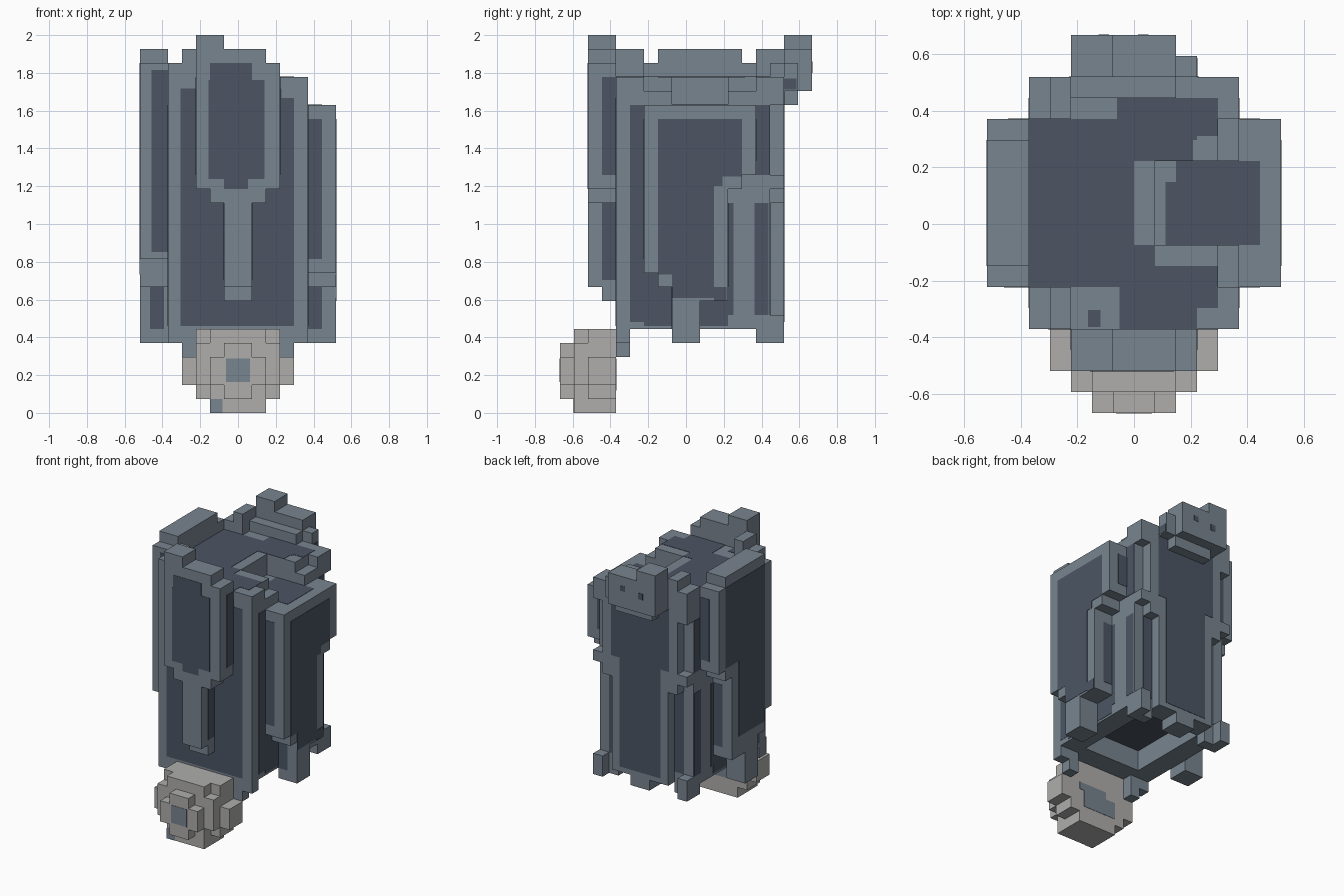
import bpy, bmesh

if "Cube" in bpy.data.objects:
    bpy.data.objects.remove(bpy.data.objects["Cube"])

U = 2 / 27      # one block
T = 0.03        # thickness of a painted plate, in blocks


def material(name, rgb):
    m = bpy.data.materials.new(name)
    m.use_nodes = True
    m.diffuse_color = (*rgb, 1)
    bsdf = next(n for n in m.node_tree.nodes if n.type == 'BSDF_PRINCIPLED')
    bsdf.inputs["Base Color"].default_value = (*rgb, 1)
    bsdf.inputs["Roughness"].default_value = 0.8
    return m


LIGHT = material("light slate", (0.190, 0.234, 0.276))
DARK = material("dark slate", (0.072, 0.091, 0.126))
GREY = material("neutral grey", (0.425, 0.420, 0.415))


def part(name, mat, boxes):
    """One object from boxes given as (x0, x1, y0, y1, z0, z1) in blocks."""
    bm = bmesh.new()
    for x0, x1, y0, y1, z0, z1 in boxes:
        vs = bmesh.ops.create_cube(bm, size=1)["verts"]
        for v in vs:
            v.co.x = U * (x1 if v.co.x > 0 else x0)
            v.co.y = U * (y1 if v.co.y > 0 else y0)
            v.co.z = U * (z1 if v.co.z > 0 else z0)
    me = bpy.data.meshes.new(name)
    bm.to_mesh(me)
    bm.free()
    me.materials.append(mat)
    ob = bpy.data.objects.new(name, me)
    bpy.context.scene.collection.objects.link(ob)
    return ob


def flip(boxes):
    return [(-b[1], -b[0], *b[2:]) for b in boxes]


def on_x(x, s, rects):
    """Plates on a face at x looking along s, rects are (y0, y1, z0, z1)."""
    return [(min(x, x + s * T), max(x, x + s * T), *r) for r in rects]


def on_y(y, s, rects):
    """Plates on a face at y looking along s, rects are (x0, x1, z0, z1)."""
    return [(r[0], r[1], min(y, y + s * T), max(y, y + s * T), r[2], r[3]) for r in rects]


def on_z(z, s, rects):
    """Plates on a face at z looking along s, rects are (x0, x1, y0, y1)."""
    return [(*r, min(z, z + s * T), max(z, z + s * T)) for r in rects]


# Core, with a hollow underneath and a pit open to the left on top
part("core", LIGHT, [(-5, 5, -5, 6, 8, 22)])
part("bottom_rim", LIGHT, [
    (-5, 5, -5, -3, 6, 8), (-5, 5, 5, 6, 6, 8),
    (-5, -3, -3, 5, 6, 8), (3, 5, -3, 5, 6, 8)])
part("core_top", LIGHT, [
    (-5, 1, -5, 7, 22, 24), (1, 4, -5, -1, 22, 24), (1, 4, 3, 7, 22, 24),
    (4, 5, -5, -3, 22, 24), (4, 5, -3, -1, 22, 23),
    (4, 5, 3, 5, 22, 23), (4, 5, 5, 7, 22, 24)])

# Back wall: wide above, narrower below, with corner studs between
part("back_wall", LIGHT, [(-4, 4, 6, 7, 16, 22), (-3, 3, 6, 7, 6, 16)])
studs = [(4, 5, 6, 7, 16, 17), (3, 4, 6, 7, 15, 16), (4, 5, 6, 7, 5, 7)]
part("back_studs", LIGHT, studs + flip(studs))

# Raised blocks along the right-hand half of the top
part("top_blocks", LIGHT, [
    (-4, -3, -5, -3, 24, 26), (-5, -4, -5, -3, 24, 25),
    (-4, -3, 5, 7, 24, 26), (-5, -4, 5, 7, 24, 25),
    (-3, 2, 6, 7, 24, 25)])

# Feet under the core
feet = [(4, 5, -5, -4, 5, 6), (3, 4, -5, -4, 4, 6), (3, 5, 5, 6, 5, 6),
        (5, 7, -1, 1, 5, 9)]
part("feet", LIGHT, feet + flip(feet) + [(-1, 1, 5, 7, 5, 6)])

# Front plate: wide above, a narrow strip below
part("front_plate", LIGHT, [
    (-3, -1, -7, -5, 16, 27), (-1, 2, -7, -5, 15, 26), (2, 3, -7, -5, 16, 25),
    (-2, -1, -7, -5, 15, 16)])
part("front_strip", LIGHT, [(-1, 1, -7, -5, 9, 16), (-1, 1, -6, -5, 8, 9)])

# Side plates with stepped lower edges
steps = [(-3, -2, 10), (-2, -1, 9), (-1, 3, 8), (3, 4, 16), (4, 5, 17)]
part("left_plate", LIGHT, [(5, 7, a, b, z, 22) for a, b, z in steps])
part("right_plate", LIGHT, [
    (-7, -5, a, b, z + (a == -3), 25 if a in (-3, 4) else 26) for a, b, z in steps])

# Back plate, only near the top
part("back_plate", LIGHT, [
    (-3, -1, 7, 9, 23, 27), (-1, 2, 7, 9, 23, 26), (2, 3, 7, 8, 23, 25),
    (-2, 2, 7, 8, 22, 23)])
part("back_plate_dots", DARK,
     on_y(9, 1, [(-1.7, -1.2, 24.3, 24.9), (0.2, 0.7, 24.6, 25.1)])
     + on_x(3, 1, [(7, 7.9, 23.1, 23.9)]))

# Dark faces of the plates
part("front_plate_face", DARK, on_y(-7, -1, [(-2.1, 1.9, 16.7, 23.8), (-2, 1, 23.8, 25),
                                             (-1, 0.7, 16, 16.7)]))
part("left_plate_face", DARK, on_x(7, 1, [(-2, 4, 16.9, 21), (-2, 2.6, 16.2, 16.9),
                                          (-2, 2, 9.9, 16.2), (-1, 2, 8.2, 9.9),
                                          (2, 2.9, 8, 9)]))
part("right_plate_face", DARK, on_x(-7, -1, [(-2, 4, 17.2, 25), (-2, 2, 9.9, 17.2)]))
part("left_plate_edges", DARK,
     on_y(-3, -1, [(5, 6, 11, 21)]) + on_y(5, 1, [(5, 6, 18, 21)])
     + on_y(3, 1, [(5, 6, 9, 15)]) + on_y(-1, -1, [(5, 6, 6, 9)]))
part("right_plate_edges", DARK,
     on_y(-3, -1, [(-6.2, -5, 11.5, 24.5)]) + on_y(5, 1, [(-6, -5, 18, 24)])
     + on_y(3, 1, [(-6, -5, 9, 15)]) + on_y(-1, -1, [(-6.3, -5.3, 6, 9)]))
sides = (on_x(3, 1, [(-6, -5, 17, 24)]) + on_x(1, 1, [(-6, -5, 9.5, 15)]))
part("front_plate_edges", DARK, sides + flip(sides))

# Dark faces of the core
part("core_front_face", DARK, on_y(-5, -1, [(-4.1, 3.1, 6.2, 23.2), (3.1, 4, 6.2, 22.5)]))
part("back_wall_face", DARK, on_y(7, 1, [(-3.1, 3.1, 17, 23), (-2.2, 2.2, 6.5, 17)]))
slots = on_y(6, 1, [(3, 4, 7, 15)])
part("back_slots", DARK, slots + flip(slots))
core_side = on_x(5, 1, [(-4, -3, 6.5, 22), (5, 6, 17, 22), (4.9, 5.9, 7, 15),
                        (3, 3.4, 7, 15), (-3, -1, 6.2, 10), (1, 3, 6.2, 8)])
part("core_side_faces", DARK, core_side + flip(core_side))

# Dark floors on the top and in the hollow
part("core_top_face", DARK, on_z(24, 1, [
    (-5, 0, -3, 5), (-0.7, 3, -5, -2), (3, 4, -4, -2), (-0.8, 3, 4, 6), (3, 4, 4.2, 6),
    (0, 1, -2, -1), (0, 1, 3, 4), (1, 2.8, 3, 4), (-2.2, -1.6, -4.9, -4.1),
    (0, 0.6, 6, 7)]))
part("pit_floor", DARK, on_z(22, 1, [(1.5, 6, -1, 2), (2, 6, 2, 3)]))
part("hollow_ceiling", DARK, on_z(8, -1, [(-3, 3, -3, 5)]))

# Rounded ball of blocks at the foot of the front
part("ball", GREY, [
    (-2, 2, -9, -8, 2, 4), (-1, 1, -9, -8, 1, 5),
    (-3, 3, -8, -5, 2, 5), (-2, 2, -8, -5, 0, 6),
    (-3, 3, -7, -5, 1, 6), (-4, 4, -7, -5, 2, 4)])
part("ball_spots", LIGHT,
     on_y(-9, -1, [(-0.85, 0.85, 2.2, 3.9)])
     + on_y(-8, -1, [(-2, -1.1, 0, 1)])
     + on_y(-5, 1, [(-2, 1.5, 1.6, 3.2), (-1, 2, 3.2, 3.9)]))
